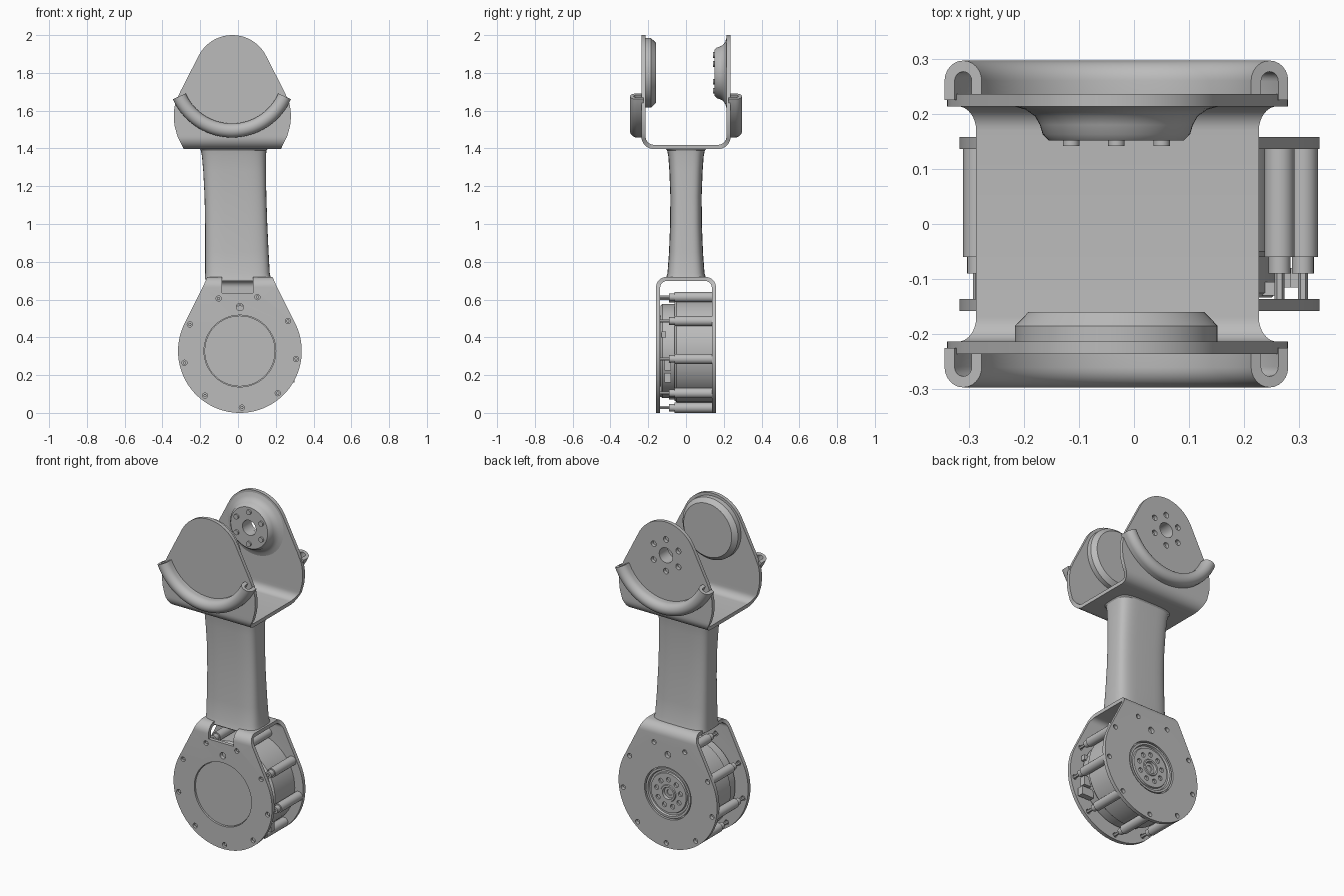
import bpy, bmesh, math
from math import sin, cos, pi, radians

if "Cube" in bpy.data.objects:
    bpy.data.objects.remove(bpy.data.objects["Cube"])

grey = bpy.data.materials.new("satin_grey")
grey.use_nodes = True
grey.diffuse_color = (0.5, 0.5, 0.5, 1)
grey.node_tree.nodes["Principled BSDF"].inputs["Base Color"].default_value = (0.5, 0.5, 0.5, 1)

HEAD = (-0.032, 1.80)     # upper joint axis (x, z)
BASE = (0.01, 0.3275)     # lower joint axis (x, z)


def finish(name, bm, thickness=0, cutter=None):
    """Turn a bmesh into a finished, shaded object."""
    bmesh.ops.remove_doubles(bm, verts=bm.verts, dist=1e-5)
    bmesh.ops.recalc_face_normals(bm, faces=bm.faces)
    mesh = bpy.data.meshes.new(name)
    bm.to_mesh(mesh)
    bm.free()
    mesh.materials.append(grey)
    ob = bpy.data.objects.new(name, mesh)
    bpy.context.collection.objects.link(ob)
    bpy.ops.object.select_all(action='DESELECT')
    ob.select_set(True)
    bpy.context.view_layer.objects.active = ob
    if thickness:
        mod = ob.modifiers.new("thickness", 'SOLIDIFY')
        mod.thickness = thickness
        mod.offset = 0
        mod.use_even_offset = True
    if cutter:
        mod = ob.modifiers.new("holes", 'BOOLEAN')
        mod.operation = 'DIFFERENCE'
        mod.solver = 'EXACT'
        mod.object = cutter
    if ob.modifiers:
        bpy.ops.object.convert(target='MESH')
    bpy.ops.object.shade_smooth_by_angle(angle=radians(32))
    if cutter:
        bpy.data.objects.remove(cutter)
    return ob


def add_lathe(bm, axis, profile, start=0, sweep=2 * pi, steps=56):
    """Sweep (radius, y) points around a y-direction axis."""
    x, z = axis
    verts = [bm.verts.new((x + r * cos(start), y, z + r * sin(start))) for r, y in profile]
    edges = [bm.edges.new(pair) for pair in zip(verts, verts[1:])]
    bmesh.ops.spin(bm, geom=verts + edges, cent=(x, 0, z), axis=(0, -1, 0),
                   angle=sweep, steps=steps, use_duplicate=False)


def lathe(name, axis, profile, cutter=None):
    bm = bmesh.new()
    add_lathe(bm, axis, profile)
    return finish(name, bm, cutter=cutter)


def add_rod(bm, axis, r, y0, y1, steps=20):
    add_lathe(bm, axis, [(0, y0), (r, y0), (r, y1), (0, y1)], steps=steps)


def add_box(bm, lo, hi):
    verts = bmesh.ops.create_cube(bm, size=1)["verts"]
    for v in verts:
        v.co = [(a + b) / 2 + c * (b - a) for a, b, c in zip(lo, hi, v.co)]


def ring(axis, radius, count, first):
    """Centres spaced evenly around an axis."""
    for k in range(count):
        a = radians(first + 360 * k / count)
        yield axis[0] + radius * cos(a), axis[1] + radius * sin(a)


def strap(name, cx, rows, thickness, cutter):
    """U-shaped plate: half-width rows (y, z, w), mirrored in y."""
    rows = rows + [(-y, z, w) for y, z, w in reversed(rows)]
    bm = bmesh.new()
    pairs = [[bm.verts.new((cx + s * w, y, z)) for s in (-1, 1)] for y, z, w in rows]
    for (a, b), (c, d) in zip(pairs, pairs[1:]):
        bm.faces.new((a, b, d, c))
    return finish(name, bm, thickness, cutter)


def hole_cutter(rods, boxes=()):
    bm = bmesh.new()
    for rod in rods:
        add_rod(bm, *rod)
    for box in boxes:
        add_box(bm, *box)
    ob = finish("hole_cutter", bm)
    ob.hide_render = True
    return ob


# Upper yoke: two teardrop plates joined by a curved floor
rows = [(0.225, HEAD[1] + 0.2 * cos(t), 0.2 * sin(t))
        for t in [0.04 + 1.06 * i / 14 for i in range(15)]]
rows += [(0.225, z, w) for z, w in ((1.70, 0.276), (1.64, 0.302), (1.60, 0.309), (1.56, 0.31),
                                    (1.52, 0.306), (1.48, 0.295))]
rows += [(0.17 + 0.055 * cos(a), 1.463 - 0.055 * sin(a), 0.29 - 0.033 * sin(a))
         for a in [pi / 2 * i / 8 for i in range(9)]]
holes = [(HEAD, 0.045, 0.18, 0.3, 40)]
holes += [(p, 0.017, 0.18, 0.3) for p in ring(HEAD, 0.095, 6, 30)]
strap("upper_yoke", -0.03, rows, 0.022, hole_cutter(holes))

# Hollow half-round beads hugging the lower edge of the yoke plates
for side, label in ((-1, "front"), (1, "back")):
    profile = [(0.278, side * 0.225)]
    profile += [(0.305 - 0.027 * cos(a), side * (0.26 + 0.027 * sin(a)))
                for a in [pi * i / 12 for i in range(13)]]
    profile += [(0.332, side * 0.225)]
    bm = bmesh.new()
    add_lathe(bm, HEAD, profile, start=radians(-156), sweep=radians(132), steps=48)
    finish(label + "_yoke_bead", bm, thickness=0.02)

# Inner bearing disc (front) and bolted boss (back)
lathe("front_bearing_disc", HEAD,
      [(0, -0.216), (0.184, -0.216), (0.184, -0.185), (0.16, -0.16), (0, -0.16)])
lathe("back_boss", HEAD,
      [(0.045, 0.215), (0.19, 0.215), (0.165, 0.208), (0.148, 0.196), (0.139, 0.18),
       (0.134, 0.163), (0.123, 0.152), (0.045, 0.152), (0.045, 0.215)])
bm = bmesh.new()
for p in ring(HEAD, 0.095, 6, 30):
    add_rod(bm, p, 0.015, 0.142, 0.156)
finish("boss_bolts", bm)

# Neck: rounded-rectangle loft (z, left, right, half depth)
bm = bmesh.new()
loops = []
for z, left, right, depth in ((0.705, -0.176, 0.176, 0.108), (0.74, -0.174, 0.168, 0.098),
                              (0.85, -0.174, 0.162, 0.09), (1.0, -0.174, 0.155, 0.084),
                              (1.15, -0.177, 0.15, 0.083), (1.28, -0.184, 0.148, 0.088),
                              (1.36, -0.191, 0.148, 0.094), (1.39, -0.197, 0.151, 0.1),
                              (1.405, -0.21, 0.163, 0.115)):
    loop = []
    for i in range(48):
        c, s = cos(2 * pi * i / 48), sin(2 * pi * i / 48)
        x = math.copysign(abs(c) ** 0.5, c)
        y = math.copysign(abs(s) ** 0.5, s)
        loop.append(bm.verts.new(((left + right) / 2 + x * (right - left) / 2, y * depth, z)))
    loops.append(loop)
for a, b in zip(loops, loops[1:]):
    for i in range(48):
        j = (i + 1) % 48
        bm.faces.new((a[i], a[j], b[j], b[i]))
bm.faces.new(loops[0])
bm.faces.new(loops[-1])
finish("neck", bm)

# Lower clevis: two round plates tapering up to a bridge, with notch and holes
R = BASE[1]
rows = [(0.1475, R - R * cos(t), R * sin(t))
        for t in [0.04 + 2.0 * i / 30 for i in range(31)]]
rows += [(0.1025 + 0.045 * cos(a), 0.664 + 0.045 * sin(a), 0.197 - 0.024 * sin(a))
         for a in [pi / 2 * i / 8 for i in range(9)]]
bolts = list(ring(BASE, 0.30, 9, 72))
holes = [(p, 0.014, -0.2, 0.2) for p in bolts]
holes += [((BASE[0], 0.56), 0.019, -0.2, 0.2),
          (BASE, 0.19, -0.2, -0.1, 56), (BASE, 0.155, 0.1, 0.2, 56)]
notch = ((-0.085, -0.2, 0.635), (0.08, -0.1, 0.75))
strap("lower_clevis", 0.01, rows, 0.022, hole_cutter(holes, [notch]))

# Motor between the clevis plates
lathe("motor_housing", BASE,
      [(0, -0.06), (0.262, -0.06), (0.272, -0.05), (0.272, 0.137), (0, 0.137)])
lathe("motor_cover", BASE,
      [(0, -0.134), (0.24, -0.134), (0.25, -0.125), (0.25, -0.055), (0, -0.055)])
lathe("front_cap", BASE, [(0, -0.15), (0.187, -0.15), (0.187, -0.13), (0, -0.13)])

# Housing lobes and standoffs that take the plate bolts
bm = bmesh.new()
for p in bolts:
    add_rod(bm, p, 0.027, -0.06, 0.138)
    add_rod(bm, p, 0.02, -0.09, -0.05)
finish("housing_lobes", bm)
bm = bmesh.new()
for p in bolts:
    add_rod(bm, p, 0.009, -0.15, -0.085, 6)
finish("plate_bolts", bm)

# Cable sockets on the side of the cover
bm = bmesh.new()
add_box(bm, (0.22, -0.115, 0.16), (0.30, -0.08, 0.21))
add_box(bm, (0.22, -0.115, 0.225), (0.285, -0.08, 0.28))
add_box(bm, (0.22, -0.13, 0.40), (0.265, -0.105, 0.43))
finish("cable_sockets", bm)

# Output flange with its ring of holes
holes = [(p, 0.014, 0.14, 0.2) for p in ring(BASE, 0.08, 9, 90)]
lathe("output_flange", BASE,
      [(0, 0.13), (0.148, 0.13), (0.148, 0.155), (0.135, 0.155), (0.131, 0.143),
       (0.12, 0.143), (0.117, 0.152), (0.05, 0.152), (0.047, 0.158), (0.036, 0.158),
       (0.033, 0.142), (0.018, 0.142), (0.016, 0.136), (0, 0.136)],
      hole_cutter(holes))
